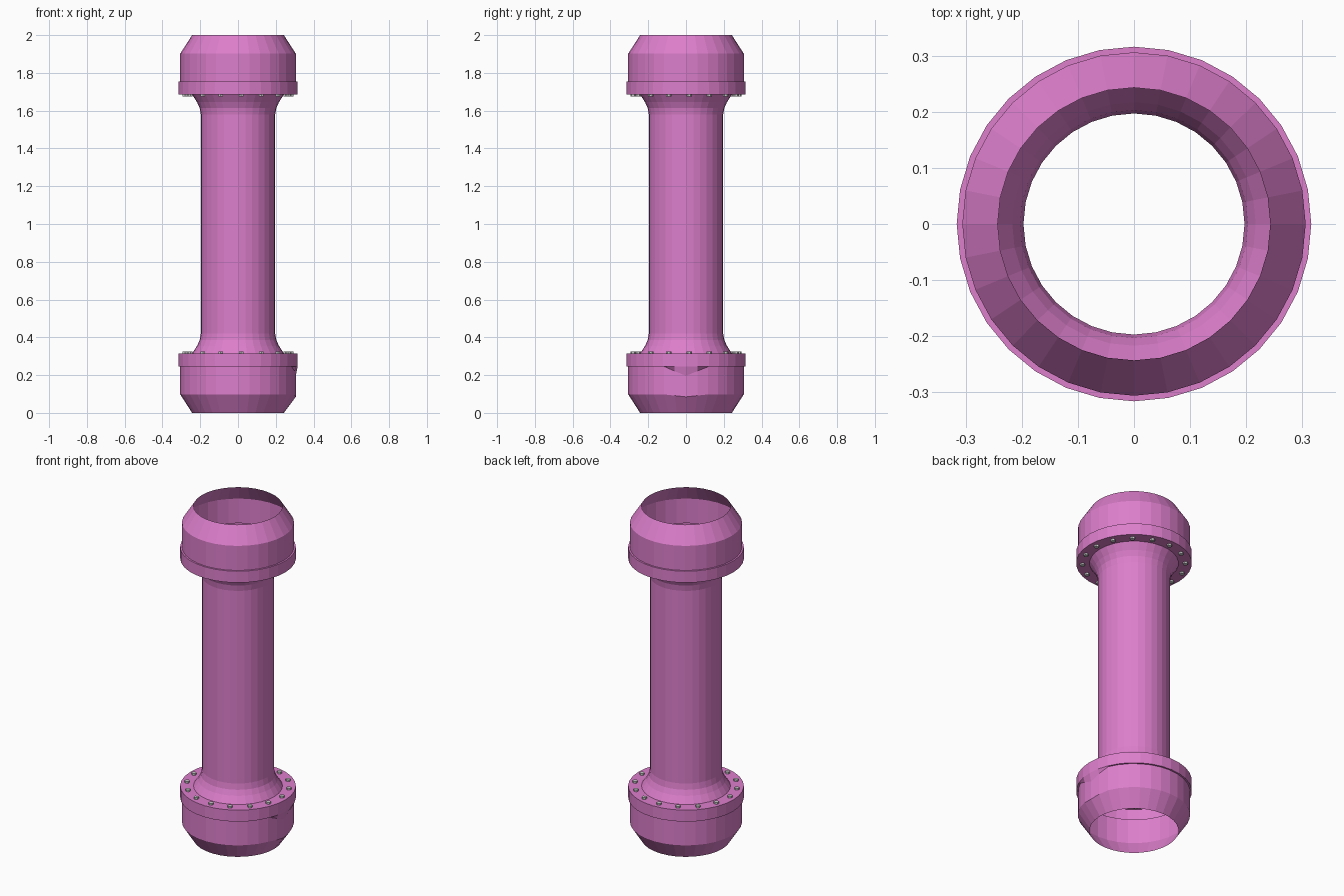
import bpy, bmesh
from math import cos, sin, pi, radians
from mathutils import Matrix

if "Cube" in bpy.data.objects:
    bpy.data.objects.remove(bpy.data.objects["Cube"])

SIDES = 32
BOLTS = 16


def material(name, color):
    m = bpy.data.materials.new(name)
    m.diffuse_color = color
    m.use_nodes = True
    m.node_tree.nodes["Principled BSDF"].inputs["Base Color"].default_value = m.diffuse_color
    return m


def make_object(name, bm, mat=None):
    me = bpy.data.meshes.new(name)
    bm.to_mesh(me)
    bm.free()
    ob = bpy.data.objects.new(name, me)
    bpy.context.collection.objects.link(ob)
    if mat:
        me.materials.append(mat)
    return ob


def lathe(profile):
    """Spin an open (radius, z) profile, listed bottom to top, about z."""
    bm = bmesh.new()
    rings = [[bm.verts.new((r * cos(2 * pi * i / SIDES), r * sin(2 * pi * i / SIDES), z))
              for i in range(SIDES)] for r, z in profile]
    for a, b in zip(rings, rings[1:]):
        for i in range(SIDES):
            j = (i + 1) % SIDES
            bm.faces.new((a[i], a[j], b[j], b[i]))
    return bm, rings


def bolts(name, z):
    """Ring of small hexagonal bolt heads on a flange face."""
    bm = bmesh.new()
    for k in range(BOLTS):
        ang = radians(3.5) + 2 * pi * k / BOLTS
        bmesh.ops.create_cone(bm, cap_ends=True, segments=6, radius1=0.014, radius2=0.014,
                              depth=0.022,
                              matrix=Matrix.Translation((0.281 * cos(ang), 0.281 * sin(ang), z)))
    return make_object(name, bm)


pink = material("pink_paint", (0.72, 0.21, 0.60, 1))

# Hollow pipe: open collar, bolted flange and flared neck, mirrored at the top
half = [(0.243, 0.0), (0.306, 0.098), (0.306, 0.246), (0.316, 0.246),
        (0.316, 0.315), (0.243, 0.315), (0.217, 0.355), (0.203, 0.385), (0.197, 0.42)]
profile = half + [(r, 2 - z) for r, z in reversed(half)]
bm, rings = lathe(profile)

# Dent on the +x side of the lower collar
for ring, drop in ((1, 0.013), (2, 0.05)):
    for i, f in ((0, 1.0), (1, 0.5), (-1, 0.5)):
        rings[ring][i].co.z -= drop * f
make_object("flanged_pipe", bm, pink)

# Bolt heads on the inward flange faces
bolts("lower_bolts", 0.315)
bolts("upper_bolts", 1.685)
